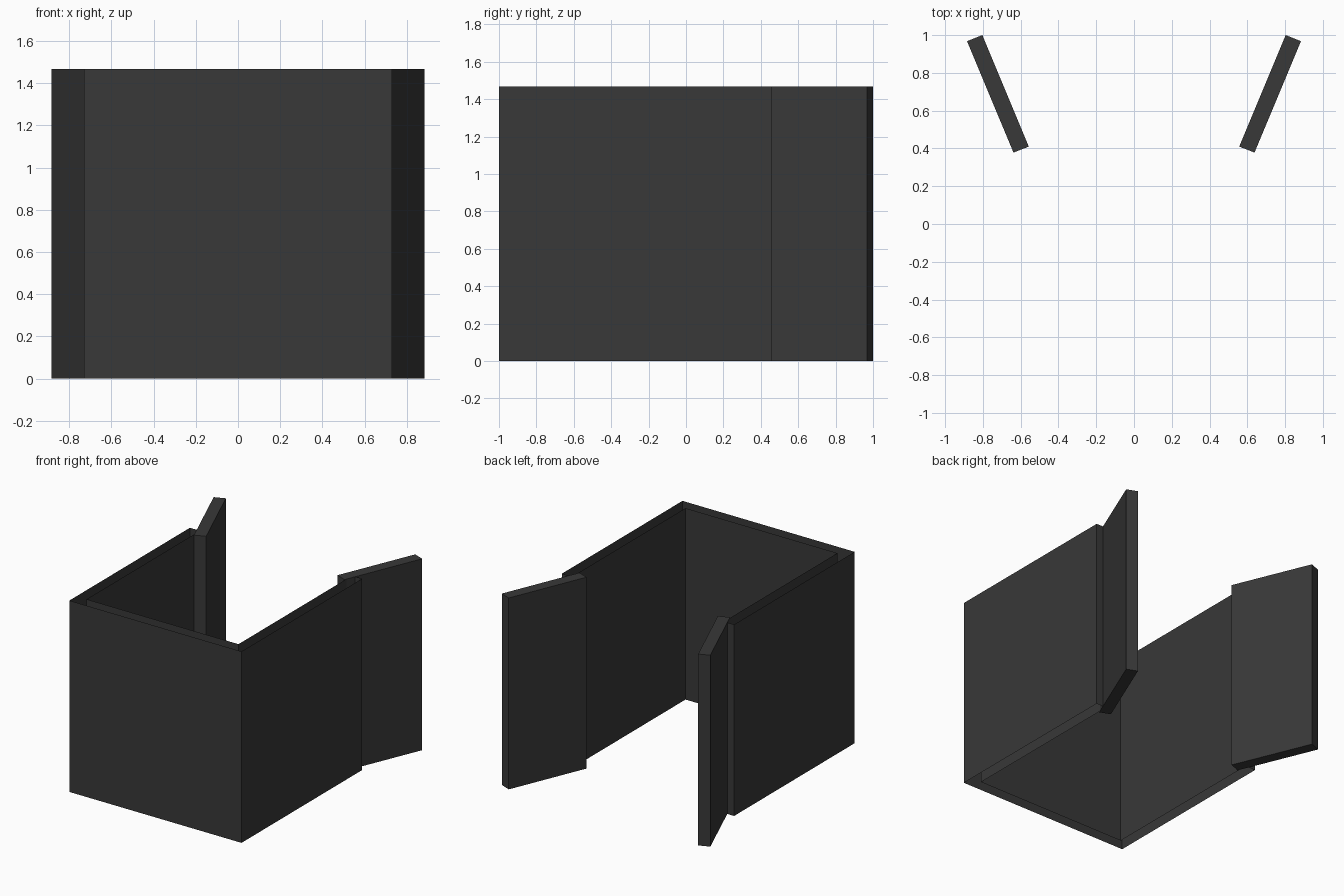
import bpy, bmesh

if "Cube" in bpy.data.objects:
    bpy.data.objects.remove(bpy.data.objects["Cube"])

HEIGHT = 1.467

charcoal = bpy.data.materials.new("charcoal")
charcoal.diffuse_color = (0.04, 0.04, 0.04, 1)
charcoal.use_nodes = True
charcoal.node_tree.nodes["Principled BSDF"].inputs["Base Color"].default_value = charcoal.diffuse_color


def extrude_outline(name, outline, capped):
    """Raise a counter-clockwise floor outline to full height."""
    bm = bmesh.new()
    low = [bm.verts.new((x, y, 0)) for x, y in outline]
    high = [bm.verts.new((x, y, HEIGHT)) for x, y in outline]
    n = len(outline)
    for i in range(n):
        j = (i + 1) % n
        bm.faces.new((low[i], low[j], high[j], high[i]))
    if capped:
        bm.faces.new(high)
        bm.faces.new(low[::-1])
    mesh = bpy.data.meshes.new(name)
    bm.to_mesh(mesh)
    bm.free()
    mesh.materials.append(charcoal)
    obj = bpy.data.objects.new(name, mesh)
    bpy.context.collection.objects.link(obj)
    return obj


# Hollow U-shaped wall, open along its top and bottom rims
W, T, FRONT, END = 0.73, 0.086, -1.0, 0.46
I = W - T
extrude_outline("wall", [(-W, FRONT), (W, FRONT), (W, END), (I, END),
                         (I, FRONT + T), (-I, FRONT + T), (-I, END), (-W, END)], False)

# Solid doors splayed outwards at the open end
door = [(0.638, 0.378), (0.884, 0.968), (0.803, 1.0), (0.557, 0.41)]
extrude_outline("right_door", door, True)
extrude_outline("left_door", [(-x, y) for x, y in reversed(door)], True)
